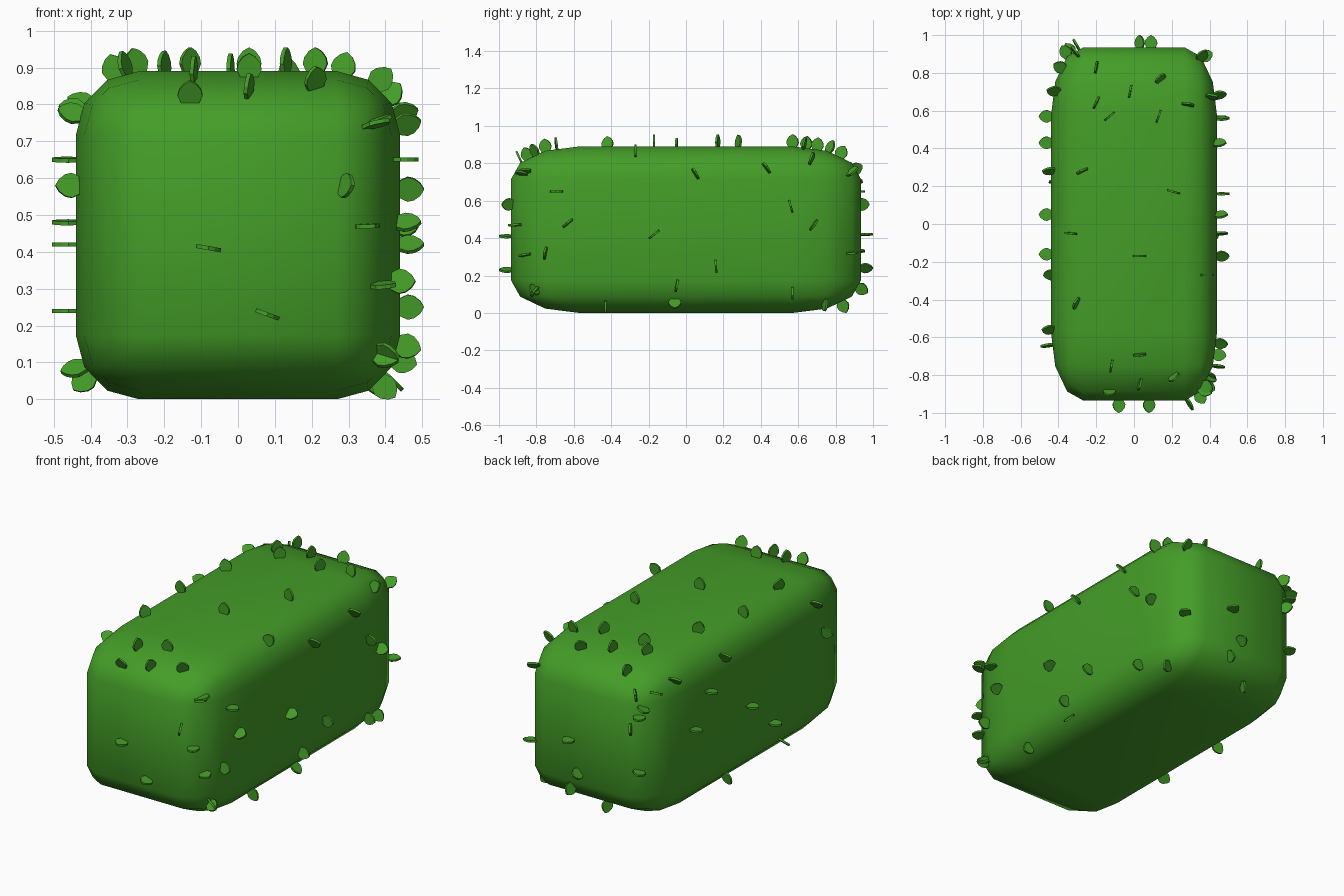
import bpy
import bmesh
import math
from mathutils import Vector, Matrix
from mathutils.bvhtree import BVHTree

default_cube = bpy.data.objects.get("Cube")
if default_cube:
    bpy.data.objects.remove(default_cube, do_unlink=True)

HALF_SIZE = Vector((0.44, 0.935, 0.445))
CENTRE = Vector((0, 0, 0.445))


def make_material(name, colour):
    material = bpy.data.materials.new(name)
    material.use_nodes = True
    material.diffuse_color = colour
    material.node_tree.nodes["Principled BSDF"].inputs["Base Color"].default_value = colour
    return material


def make_object(name, bm, material):
    mesh = bpy.data.meshes.new(name)
    bm.to_mesh(mesh)
    bm.free()
    mesh.materials.append(material)
    obj = bpy.data.objects.new(name, mesh)
    bpy.context.scene.collection.objects.link(obj)
    return obj


leaf_green = make_material("leaf green", (0.058, 0.337, 0.021, 1))

# Clipped hedge block: a rounded cube stretched to size
hedge = bmesh.new()
bmesh.ops.create_cube(hedge, size=2)
bmesh.ops.bevel(hedge, geom=hedge.edges[:], offset=0.39, segments=3,
                profile=0.5, affect='EDGES')
bmesh.ops.scale(hedge, vec=HALF_SIZE, verts=hedge.verts)
bmesh.ops.translate(hedge, vec=CENTRE, verts=hedge.verts)
for face in hedge.faces:
    face.smooth = True
hedge.normal_update()
surface = BVHTree.FromBMesh(hedge)
make_object("hedge_block", hedge, leaf_green)

# Loose leaves standing on the surface
leaves = bmesh.new()
half_outline = [(0.02, -0.01), (0.034, 0.02), (0.03, 0.038), (0.017, 0.055)]
outline = half_outline + [(0, 0.065)] + [(-x, z) for x, z in reversed(half_outline)]
THICKNESS = 0.011


def add_leaf(base, outward, width_direction):
    """Add one thin pointed blade growing along the surface normal."""
    across = (width_direction - outward * width_direction.dot(outward)).normalized()
    thin = outward.cross(across)
    frame = Matrix((across, thin, outward)).transposed().to_4x4()
    frame.translation = base
    front = [leaves.verts.new(frame @ Vector((x, -THICKNESS / 2, z))) for x, z in outline]
    back = [leaves.verts.new(frame @ Vector((x, THICKNESS / 2, z))) for x, z in outline]
    leaves.faces.new(front)
    leaves.faces.new(reversed(back))
    for i in range(len(outline)):
        j = (i + 1) % len(outline)
        leaves.faces.new((front[j], front[i], back[i], back[j]))


def scatter(side, across, up, places):
    """Project each (across, up, blade angle in degrees) onto one side."""
    side, across, up = Vector(side), Vector(across), Vector(up)
    for a, b, angle in places:
        start = across * a + up * b + side * 3
        base, normal, _, _ = surface.ray_cast(start, -side)
        if base is None:
            continue
        turn = math.radians(angle)
        add_leaf(base, normal, across * math.cos(turn) + up * math.sin(turn))


X_AXIS, Y_AXIS, Z_AXIS = (1, 0, 0), (0, 1, 0), (0, 0, 1)

# Top leaves
scatter(Z_AXIS, X_AXIS, Y_AXIS, [
    (-.2, .82, 80), (-.2, .64, 65), (-.13, .57, 40), (-.02, .7, 80),
    (.14, .76, 40), (.13, .57, 70), (.28, .63, -10), (-.27, .28, 25),
    (.21, .17, -15), (-.33, -.05, -5), (.03, -.17, 0), (-.3, -.42, 65),
    (-.12, -.75, 80), (.03, -.69, 5), (.03, -.84, 75), (.21, -.8, 40),
    (.37, -.27, 0), (-.37, .82, 10), (.35, .87, 30), (-.13, -.88, 0),
])

# Left side leaves
scatter(X_AXIS, Y_AXIS, Z_AXIS, [
    (-.87, .74, -10), (-.69, .65, 0), (-.63, .48, 40), (-.75, .32, 80),
    (-.17, .42, 40), (.05, .74, -60), (.43, .77, -55), (.56, .57, -75),
    (.68, .47, 55), (.16, .25, -85), (-.05, .15, 80), (.57, .11, 90),
    (-.06, .07, 0), (-.8, .12, 50), (-.43, .05, 90), (.67, .81, 70),
    (.88, .32, 5), (.74, .06, 80),
])

# Right side leaves
scatter((-1, 0, 0), Y_AXIS, Z_AXIS, [
    (.43, .65, 5), (.28, .78, 60), (.05, .42, 0), (-.27, .09, 40),
    (.22, .07, 80), (-.16, .24, 0), (.57, .48, 5), (-.56, .77, 50),
    (-.64, .58, 80), (.7, .8, 45),
])

# Front leaves
scatter((0, -1, 0), X_AXIS, Z_AXIS, [
    (.36, .75, 20), (.28, .58, 75), (.34, .47, 3), (-.08, .41, -10),
    (.37, .31, 5), (.08, .23, -20), (.38, .13, -40),
])

# Back leaves
scatter(Y_AXIS, X_AXIS, Z_AXIS, [
    (.09, .42, 5), (.09, .14, 70), (.03, .24, 45), (-.3, .76, 80),
    (-.35, .7, 20), (-.33, .65, 0), (-.29, .58, 85), (-.33, .33, 10),
    (-.08, .06, 80),
])

bmesh.ops.recalc_face_normals(leaves, faces=leaves.faces[:])
make_object("loose_leaves", leaves, leaf_green)
